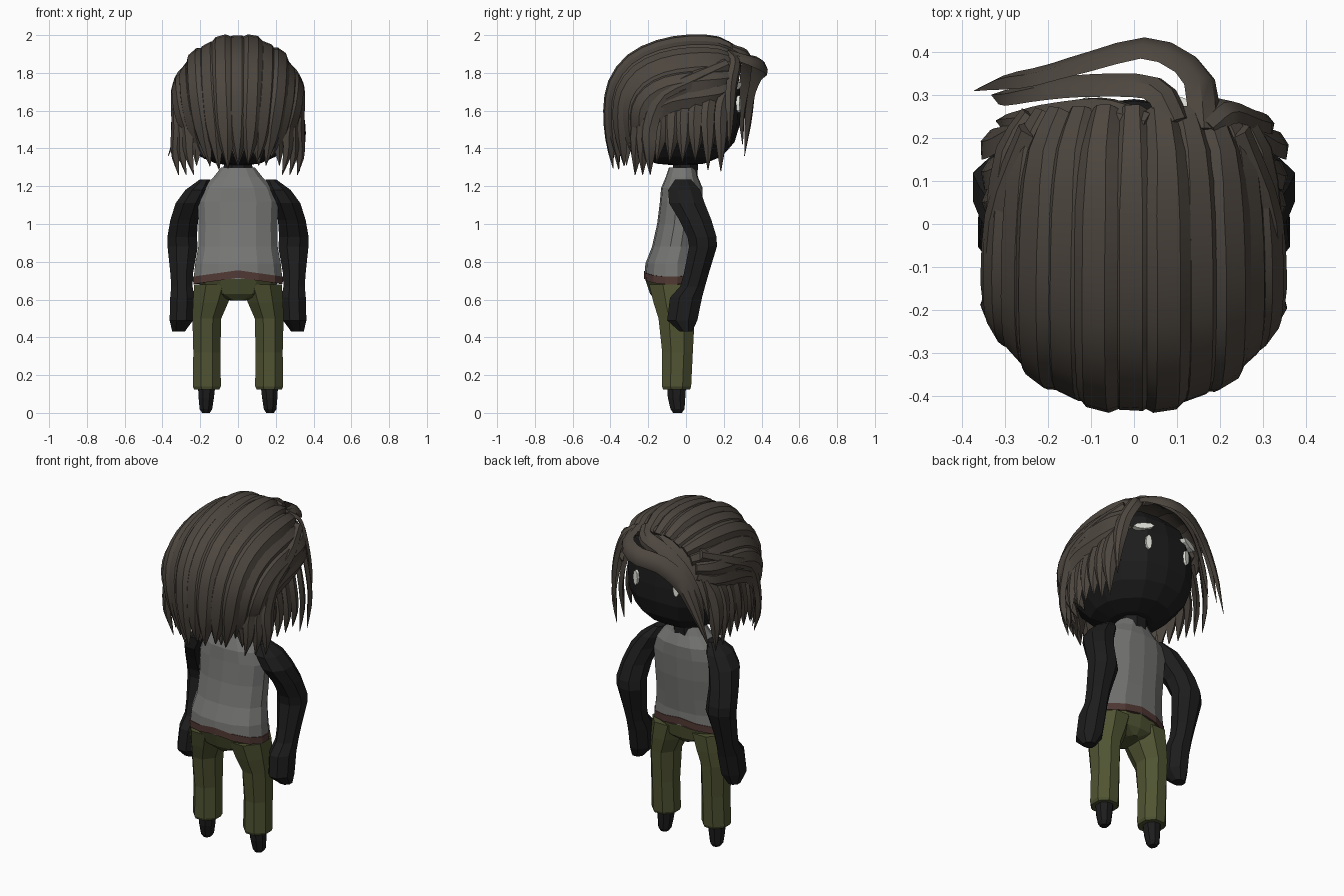
import bpy, bmesh, math, random
from mathutils import Vector

if "Cube" in bpy.data.objects:
    bpy.data.objects.remove(bpy.data.objects["Cube"])
random.seed(4)

def material(name, r, g, b):
    m = bpy.data.materials.new(name)
    m.diffuse_color = (r, g, b, 1)
    m.use_nodes = True
    m.node_tree.nodes["Principled BSDF"].inputs["Base Color"].default_value = m.diffuse_color
    return m

SKIN = material("black", 0.012, 0.012, 0.012)
HAIR = material("brown", 0.075, 0.062, 0.05)
SHIRT = material("grey", 0.18, 0.18, 0.175)
PANTS = material("olive", 0.08, 0.088, 0.032)
BELT = material("leather", 0.085, 0.042, 0.035)
WHITE = material("white", 0.8, 0.8, 0.74)

def make(name, verts, faces, mat):
    me = bpy.data.meshes.new(name)
    me.from_pydata([tuple(v) for v in verts], [], faces)
    me.materials.append(mat)
    ob = bpy.data.objects.new(name, me)
    bpy.context.collection.objects.link(ob)
    return ob

def skin_rings(n, rings):
    """Quads between successive rings of n vertices, with end caps."""
    f = [(r*n+i, r*n+(i+1) % n, (r+1)*n+(i+1) % n, (r+1)*n+i)
         for r in range(rings-1) for i in range(n)]
    return f + [tuple(reversed(range(n))), tuple((rings-1)*n+i for i in range(n))]

def loft(name, rings, mat, n=8, power=1.0, lift=0.0):
    """Horizontal rings (cx, cy, z, rx, ry), listed bottom to top."""
    v = []
    for cx, cy, z, rx, ry in rings:
        for i in range(n):
            a = 2*math.pi*(i+0.5)/n
            c, s = math.cos(a), math.sin(a)
            k = (abs(c)**(2*power)+abs(s)**(2*power))**(-0.5/power)
            v.append((cx+rx*c*k, cy+ry*s*k, z+lift*(1-abs(c))))
    return make(name, v, skin_rings(n, len(rings)), mat)

def both(name, rings, mat, **kw):
    for side, s in (("right", 1), ("left", -1)):
        loft(f"{name}_{side}", [(s*r[0],)+tuple(r[1:]) for r in rings], mat, **kw)

def spline(pts, samples):
    """Catmull-Rom samples along the points."""
    p = [Vector(q) for q in pts]
    p = [2*p[0]-p[1]] + p + [2*p[-1]-p[-2]]
    out = []
    for k in range(samples):
        t = k/(samples-1)*(len(p)-3)
        i = min(int(t), len(p)-4)
        u = t-i
        a, b, c, d = p[i:i+4]
        out.append(0.5*(2*b+(c-a)*u+(2*a-5*b+4*c-d)*u*u+(3*b-a-3*c+d)*u**3))
    return out

CENTRE = Vector((0, -0.05, 1.6))

def strand(name, pts, width, thick=0.022, samples=13, start=0.7, taper=0.6):
    """Ridged lock of hair that faces away from the head and ends in a point."""
    path = spline(pts, samples)
    v = []
    for k, p in enumerate(path):
        t = k/(samples-1)
        tan = (path[min(k+1, samples-1)]-path[max(k-1, 0)]).normalized()
        out = p-CENTRE
        out = (out-tan*out.dot(tan)).normalized()
        side = tan.cross(out)
        w = width/2*min(start+(1-start)*t*4, 1.0)
        if t > taper:
            w *= max(0.04, 1-((t-taper)/(1-taper))**1.4)
        h = thick*min(1, w/(width*0.25))
        v += [p-side*w-out*h*0.6, p-side*w*0.3+out*h*0.5, p+side*w*0.5+out*h*0.4,
              p+side*w-out*h*0.6, p-out*h*0.7]
    return make(name, v, skin_rings(5, samples), HAIR)

# Head: rounded-box ellipsoid, low poly
verts, N, R = [], 14, 11
for j in range(R):
    phi = math.pi*(0.03+0.94*j/(R-1))-math.pi/2
    for i in range(N):
        a = 2*math.pi*(i+0.5)/N
        d = Vector((math.cos(phi)*math.cos(a), math.cos(phi)*math.sin(a), math.sin(phi)))
        d /= sum(abs(c)**2.7 for c in d)**(1/2.7)
        verts.append((d.x*0.295, -0.03+d.y*0.32, 1.62+d.z*0.31))
make("head", verts, skin_rings(N, R), SKIN)
loft("neck", [(0, -0.01, 1.2, .085, .075), (0, 0, 1.36, .08, .07)], SKIN)

# Eyes and brows
def bar(name, loc, size, tilt, yaw):
    bpy.ops.mesh.primitive_cylinder_add(vertices=8, radius=0.5, depth=1, location=loc,
                                        rotation=(math.pi/2, tilt, yaw))
    ob = bpy.context.object
    ob.name = name
    ob.scale = size
    ob.data.materials.append(WHITE)
for s in (1, -1):
    bar("eye", (s*0.13, 0.272, 1.635), (0.036, 0.09, 0.03), 0, -s*0.25)
    bar("brow", (s*0.155, 0.262, 1.73), (0.12, 0.036, 0.03), s*0.2, -s*0.35)

# Torso, belt
loft("vest", [(0, -.078, .71, .238, .144), (0, -.077, .79, .23, .138), (0, -.055, .88, .213, .125),
              (0, -.035, 1.0, .212, .118), (0, -.025, 1.12, .217, .113), (0, -.022, 1.19, .19, .11),
              (0, -.022, 1.25, .13, .085), (0, -.02, 1.30, .09, .07)], SHIRT, n=14, power=1.15)
loft("belt", [(0, -.078, .68, .24, .144), (0, -.078, .72, .241, .145)],
     BELT, n=14, power=1.15, lift=.035)

# Trousers and feet
loft("hips", [(0, -.07, .595, .04, .09), (0, -.07, .63, .17, .12), (0, -.078, .72, .236, .142)],
     PANTS, n=14, power=1.15)
both("trouser_leg", [(.165, -.05, .125, .07, .075), (.165, -.05, .14, .078, .081),
                     (.165, -.045, .32, .075, .085), (.165, -.05, .5, .08, .1),
                     (.145, -.06, .585, .098, .118), (.125, -.07, .68, .112, .132)],
     PANTS, power=1.2)
both("foot", [(.17, -.045, 0.0, .022, .025), (.17, -.045, .02, .036, .04),
              (.168, -.05, .08, .044, .05), (.166, -.05, .15, .05, .055)], SKIN)

# Arms with mitten fists
both("arm", [(.315, 0, .43, .035, .035), (.30, -.02, .49, .066, .085), (.295, .0, .61, .068, .09),
             (.297, .035, .67, .06, .07), (.298, .055, .74, .064, .07), (.293, .09, .88, .085, .078),
             (.296, .085, .93, .083, .082), (.285, .05, 1.02, .078, .09),
             (.255, .005, 1.11, .08, .10), (.215, -.01, 1.18, .068, .09),
             (.175, -.015, 1.235, .03, .045)], SKIN, power=1.1)

# Swept-back hair: crown profile, inner axis and half width along the sweep
crown = [(.27, 1.92), (.17, 1.975), (.02, 1.985), (-.15, 1.955), (-.3, 1.88), (-.395, 1.75),
         (-.42, 1.6), (-.41, 1.45), (-.385, 1.27)]
axis = [(.25, 1.72), (.17, 1.68), (.03, 1.66), (-.08, 1.64), (-.15, 1.60), (-.18, 1.55),
        (-.18, 1.49), (-.16, 1.44), (-.15, 1.38)]
half = [.25, .305, .325, .332, .33, .32, .295, .26, .21]
COUNT = 13
for i in range(COUNT):
    a = math.radians(-86+172*i/(COUNT-1))
    off = 1+0.035*(i % 2)
    length = random.uniform(0.0, 0.06)
    pts = []
    for k in range(len(crown)):
        (qy, qz), (cy, cz) = crown[k], axis[k]
        c = math.cos(a)
        z = cz+(qz-cz)*c*off + (length if k == len(crown)-1 else 0)
        pts.append((half[k]*off*math.sin(a), cy+(qy-cy)*c*off, z))
    strand("back_hair", pts, 0.135, thick=.028, samples=17, start=0.6, taper=0.78)

# Under layer of hanging side locks and nape locks
for s in (1, -1):
    for i in range(6):
        y = 0.2-0.068*i
        k = random.uniform(-.03, .04)
        x = 0.325-max(0, -.02-y)*.12
        strand("side_hair", [(s*(x-.045), y+.02, 1.70), (s*(x-.005), y, 1.6),
                             (s*(x+.015), y-.005, 1.46), (s*(x+.0), y-.015, 1.30+k)],
               0.1, thick=.022, samples=9, taper=.5)
    # outer locks sweeping back from the temple, then falling
    for i in range(3):
        d = i
        strand("temple_hair", [(s*.255, .22-.02*d, 1.85-.05*d), (s*.325, .04-.03*d, 1.77-.04*d),
                               (s*(.34-.005*d), -.13-.03*d, 1.68-.04*d),
                               (s*(.335-.025*d), -.2-.03*d, 1.52),
                               (s*(.34-.035*d), -.2-.035*d, 1.38),
                               (s*(.315-.04*d), -.19-.04*d, 1.26)], 0.1, samples=14, taper=.65)
for i in range(5):
    x = -.22+.11*i
    strand("nape_hair", [(x, -.28, 1.65), (x*1.05, -.35+abs(x)*.3, 1.5),
                         (x, -.36+abs(x)*.4, 1.31)], 0.125, samples=7, taper=.5)

# Fringe: loop over the brow, falling to the left side
fringe = [
    ([(.17, .22, 1.91), (.15, .35, 1.87), (.04, .415, 1.84), (-.1, .385, 1.81), (-.22, .35, 1.71),
      (-.30, .335, 1.55), (-.37, .31, 1.36)], .10),
    ([(.1, .24, 1.94), (.05, .32, 1.91), (-.08, .33, 1.86), (-.2, .32, 1.76), (-.29, .30, 1.6),
      (-.33, .30, 1.42)], .09),
    ([(.03, .24, 1.94), (-.08, .27, 1.9), (-.2, .26, 1.81), (-.28, .245, 1.66), (-.32, .24, 1.48)], .09),
    # short locks on the other side
    ([(.17, .23, 1.91), (.22, .27, 1.86), (.28, .25, 1.74), (.31, .24, 1.58), (.31, .23, 1.40)], .08)]
for pts, w in fringe:
    strand("fringe", pts, w, thick=.018, samples=15, start=.8, taper=.6)

# Outward normals everywhere; hair smooth with kept edges
bpy.ops.object.select_all(action='DESELECT')
for ob in bpy.context.scene.objects:
    bm = bmesh.new()
    bm.from_mesh(ob.data)
    bmesh.ops.recalc_face_normals(bm, faces=bm.faces)
    bm.to_mesh(ob.data)
    bm.free()
    if "hair" in ob.name or "fringe" in ob.name:
        ob.select_set(True)
        bpy.context.view_layer.objects.active = ob
bpy.ops.object.shade_smooth_by_angle(angle=math.radians(35))
